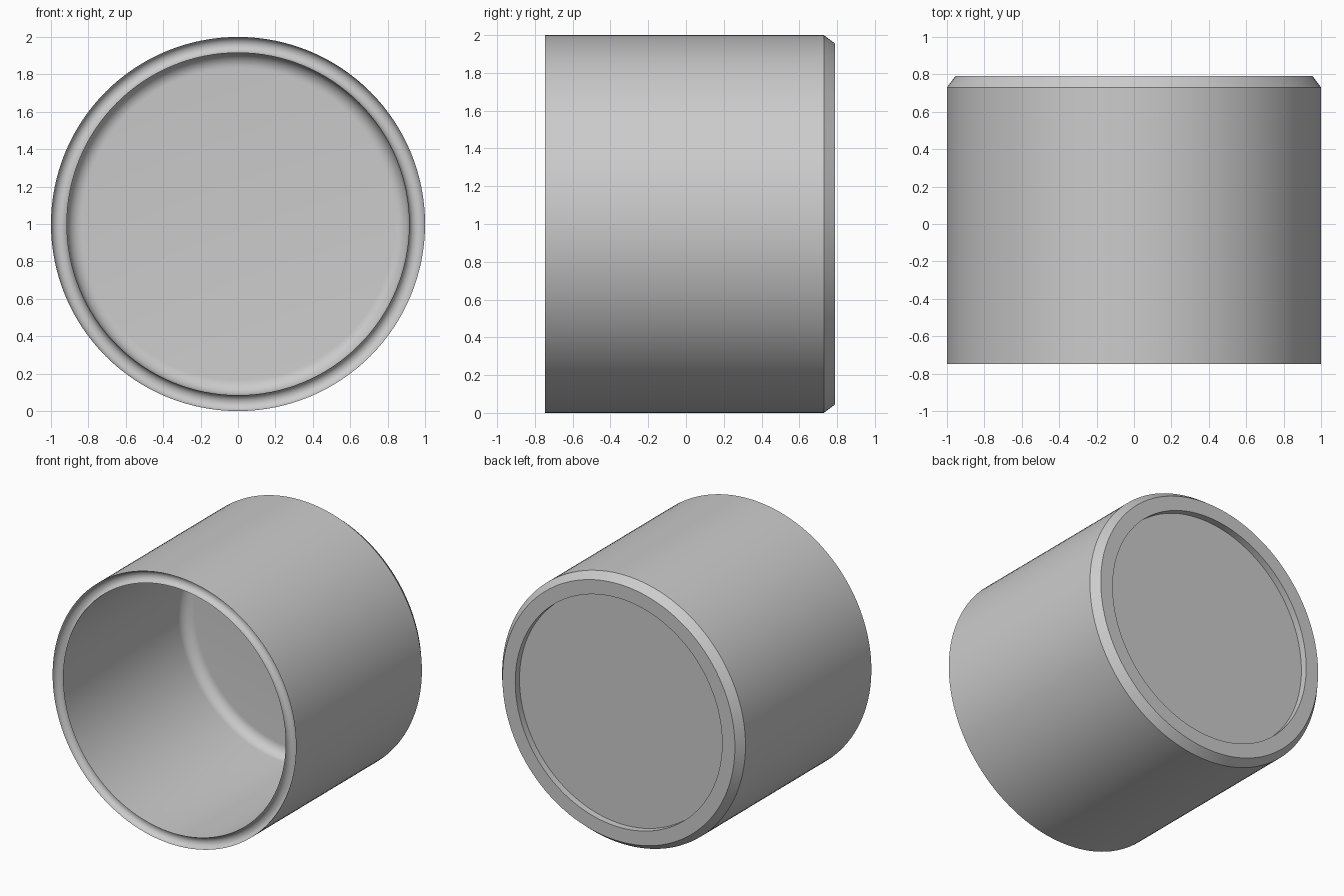
import bpy, bmesh
from math import sin, cos, pi, radians

cube = bpy.data.objects.get("Cube")
if cube:
    bpy.data.objects.remove(cube, do_unlink=True)

SEGMENTS = 128


def arc(radius, y, size, start, end, steps):
    """Points of a profile arc as (radius, y) pairs, angles in degrees."""
    angles = [radians(start + (end - start) * i / steps) for i in range(steps + 1)]
    return [(radius + size * cos(a), y + size * sin(a)) for a in angles]


# Profile from the inside floor, round the lip, to the recessed base
profile = [(0, 0.68)]
profile += arc(0.835, 0.60, 0.08, 90, 0, 8)        # inner floor fillet
profile += arc(0.9575, -0.7475, 0.0425, -180, -360, 16)  # rounded lip
profile += [(1.0, 0.73), (0.955, 0.79)]            # base chamfer
profile += [(0.85, 0.79), (0.85, 0.74), (0, 0.74)]  # foot ring and recess

# Lathe the profile around the y axis
bm = bmesh.new()
verts = [bm.verts.new((r, y, 0)) for r, y in profile]
edges = [bm.edges.new(pair) for pair in zip(verts, verts[1:])]
bmesh.ops.spin(bm, geom=verts + edges, cent=(0, 0, 0), axis=(0, 1, 0),
               angle=2 * pi, steps=SEGMENTS)
bmesh.ops.remove_doubles(bm, verts=bm.verts, dist=0.0005)
bmesh.ops.recalc_face_normals(bm, faces=bm.faces)
mesh = bpy.data.meshes.new("cup_body")
bm.to_mesh(mesh)
bm.free()

cup = bpy.data.objects.new("cup_body", mesh)
cup.location.z = 1
bpy.context.collection.objects.link(cup)

# Plain grey material
grey = bpy.data.materials.new("light_grey")
grey.use_nodes = True
colour = (0.6, 0.6, 0.6, 1)
grey.diffuse_color = colour
grey.node_tree.nodes["Principled BSDF"].inputs["Base Color"].default_value = colour
mesh.materials.append(grey)

# Smooth curved walls, crisp chamfer and foot edges
bpy.ops.object.select_all(action="DESELECT")
cup.select_set(True)
bpy.context.view_layer.objects.active = cup
bpy.ops.object.shade_smooth_by_angle(angle=radians(30))
